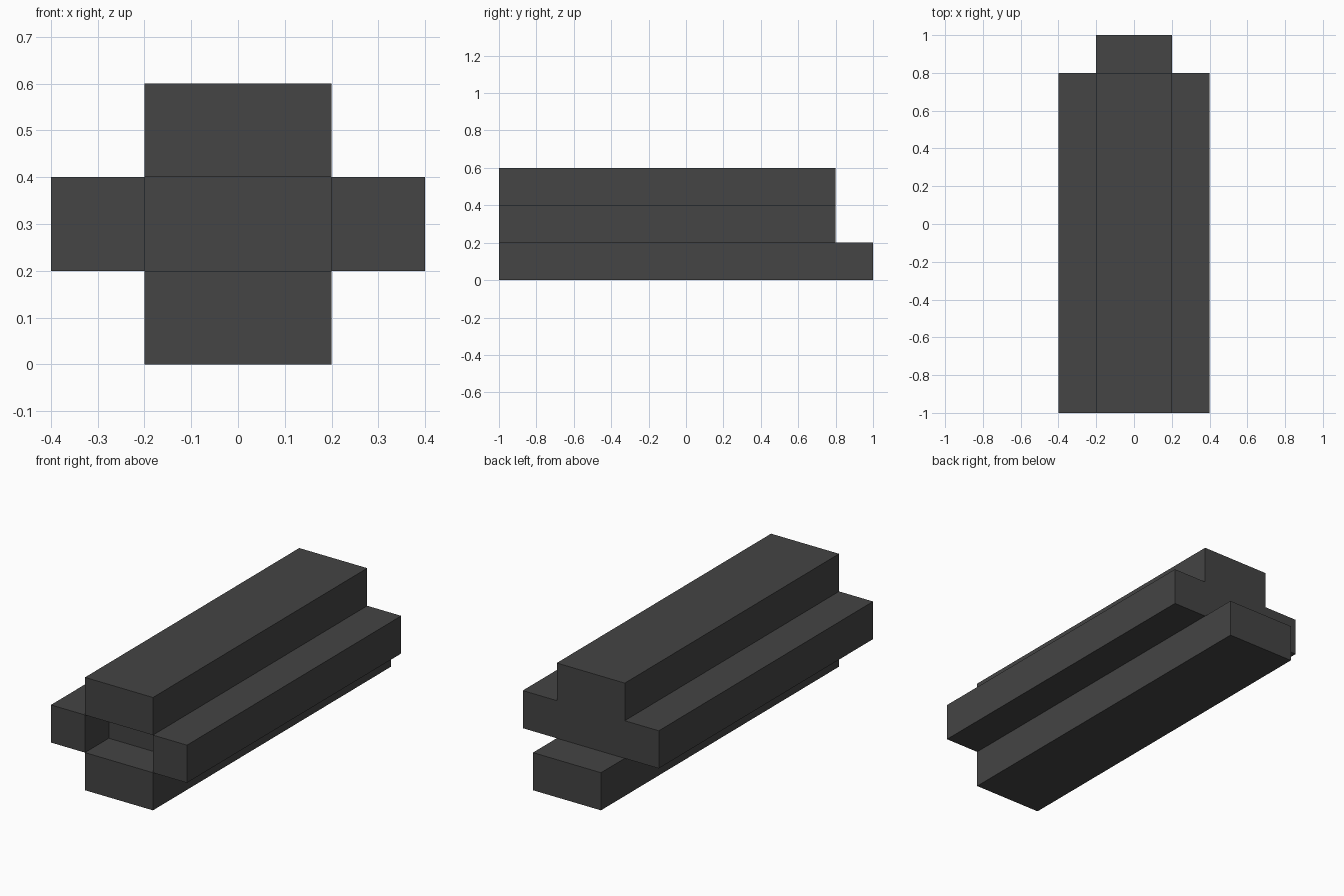
import bpy

cube = bpy.data.objects.get("Cube")
if cube:
    bpy.data.objects.remove(cube, do_unlink=True)

# One dark grey material
grey = bpy.data.materials.new("dark_grey")
grey.use_nodes = True
colour = (0.058, 0.058, 0.058, 1.0)
grey.diffuse_color = colour
grey.node_tree.nodes["Principled BSDF"].inputs["Base Color"].default_value = colour


def box(name, low, high):
    """Add a box spanning two opposite corners."""
    centre = [(a + b) / 2 for a, b in zip(low, high)]
    size = [b - a for a, b in zip(low, high)]
    bpy.ops.mesh.primitive_cube_add(size=1, location=centre)
    obj = bpy.context.object
    obj.name = name
    obj.scale = size
    bpy.ops.object.transform_apply(location=False, rotation=False, scale=True)
    obj.data.materials.append(grey)
    return obj


# Long bottom bar, reaching past the rest at the back
box("bottom_bar", (-0.2, -1.0, 0.0), (0.2, 1.0, 0.2))

# Top bar and the two side bars
box("top_bar", (-0.2, -1.0, 0.4), (0.2, 0.8, 0.6))
for side, x in (("left", 0.3), ("right", -0.3)):
    box(side + "_bar", (x - 0.1, -1.0, 0.2), (x + 0.1, 0.8, 0.4))

# Core between the bars, set back to leave a square recess at the front
box("core", (-0.2, -0.8, 0.2), (0.2, 0.8, 0.4))
